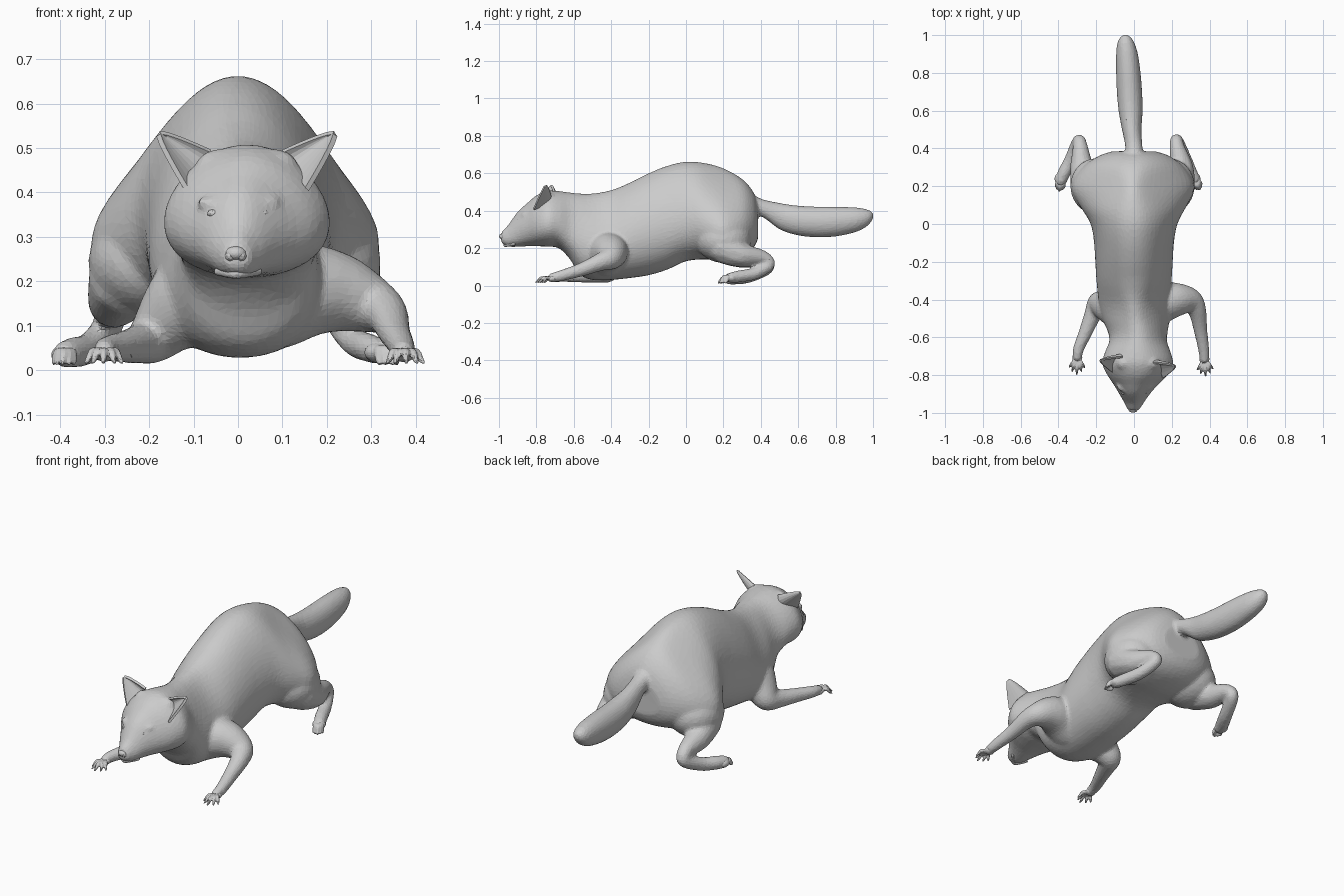
import bpy, bmesh, math
from mathutils import Vector, Matrix

old = bpy.data.objects.get("Cube")
if old:
    bpy.data.objects.remove(old, do_unlink=True)

# One plain fur colour for the whole animal
fur = bpy.data.materials.new("grey_fur")
fur.use_nodes = True
fur.diffuse_color = (0.6, 0.6, 0.6, 1)
fur.node_tree.nodes["Principled BSDF"].inputs["Base Color"].default_value = (0.6, 0.6, 0.6, 1)
fur.node_tree.nodes["Principled BSDF"].inputs["Roughness"].default_value = 0.8


def make_object(name, bm):
    mesh = bpy.data.meshes.new(name)
    bmesh.ops.recalc_face_normals(bm, faces=bm.faces)
    bm.to_mesh(mesh)
    bm.free()
    mesh.materials.append(fur)
    obj = bpy.data.objects.new(name, mesh)
    bpy.context.scene.collection.objects.link(obj)
    return obj


def fuse(obj, voxel, smoothing, ratio):
    """Merge overlapping volumes into one skin, relax it, then thin it to facets."""
    remesh = obj.modifiers.new("fuse", 'REMESH')
    remesh.mode = 'VOXEL'
    remesh.voxel_size = voxel
    relax = obj.modifiers.new("relax", 'SMOOTH')
    relax.factor = 0.5
    relax.iterations = smoothing
    thin = obj.modifiers.new("facets", 'DECIMATE')
    thin.ratio = ratio


def spline(rows, steps):
    """Catmull-Rom interpolation through rows of numbers."""
    result = []
    for i in range(len(rows) - 1):
        a, b = rows[max(i - 1, 0)], rows[i]
        c, d = rows[i + 1], rows[min(i + 2, len(rows) - 1)]
        for s in range(steps):
            t = s / steps
            result.append([
                q + 0.5 * t * (r - p + t * (2 * p - 5 * q + 4 * r - w + t * (3 * (q - r) + w - p)))
                for p, q, r, w in zip(a, b, c, d)])
    result.append(list(rows[-1]))
    return result


def torso_pear(y):
    """How much wider the belly side is than the back: most at hips and chest."""
    hips = math.exp(-((y - .2) / .14) ** 2)
    chest = math.exp(-((y + .45) / .1) ** 2)
    return .18 + .42 * hips + .2 * chest


def loft(bm, rows, pear, sides=48):
    """Skin oval rings along y; each row is y, top, bottom, half width, centre x."""
    rings = []
    for y, top, bottom, width, cx in spline(rows, 4):
        ring = []
        for k in range(sides):
            angle = math.tau * k / sides
            up = math.sin(angle)
            x = cx + width * math.cos(angle) * (1 - pear(y) * up)
            ring.append(bm.verts.new((x, y, (top + bottom) / 2 + (top - bottom) / 2 * up)))
        rings.append(ring)
    for first, second in zip(rings, rings[1:]):
        for k in range(sides):
            n = (k + 1) % sides
            bm.faces.new((first[k], first[n], second[n], second[k]))
    bm.faces.new(rings[0])
    bm.faces.new(rings[-1])


def ball(bm, centre, radii, detail=3):
    matrix = Matrix.Translation(centre) @ Matrix.Diagonal((*radii, 1))
    bmesh.ops.create_icosphere(bm, subdivisions=detail, radius=1, matrix=matrix)


def limb(bm, rows, steps=9, detail=2):
    """Run of close balls; each row is x, y, z, radius."""
    for x, y, z, r in spline(rows, steps):
        ball(bm, (x, y, z), (r, r, r), detail)


# Torso, neck and head in one run from rump to muzzle
body = bmesh.new()
loft(body, [
    (.385, .43, .25, .11, 0), (.36, .50, .20, .18, 0), (.30, .57, .16, .25, -.004),
    (.20, .627, .14, .286, -.006), (.10, .655, .14, .265, -.004), (0, .662, .13, .224, 0),
    (-.10, .64, .085, .208, 0), (-.20, .60, .055, .202, 0), (-.30, .55, .04, .195, 0),
    (-.40, .51, .03, .18, 0), (-.50, .492, .03, .17, .01), (-.57, .492, .06, .155, .02),
    (-.62, .497, .14, .15, .022), (-.68, .505, .20, .172, .02), (-.74, .507, .208, .185, .02),
    (-.80, .482, .21, .157, .018), (-.85, .44, .21, .116, .01), (-.90, .395, .207, .08, .003),
    (-.95, .325, .207, .049, 0), (-.98, .295, .222, .033, -.003), (-.99, .275, .235, .018, -.005),
], torso_pear)

# Broad flat crown between the ears
limb(body, [(-.055, -.735, .455, .042), (.02, -.74, .463, .042), (.095, -.735, .455, .042)], 6)

# Tail, thick and rounded at the end
loft(body, [
    (.30, .52, .37, .06, 0), (.40, .465, .37, .046, 0), (.50, .442, .30, .052, -.012),
    (.60, .427, .268, .064, -.018), (.70, .422, .257, .067, -.024), (.80, .422, .262, .065, -.03),
    (.90, .418, .283, .058, -.037), (.96, .41, .31, .045, -.043), (.99, .398, .34, .028, -.045),
    (1.002, .385, .36, .01, -.045),
], lambda y: 0)

# Lower thighs
for side in (-1, 1):
    ball(body, (side * .19 - .008, .2, .245), (.14, .15, .125))

# Hind legs: knee, hock and long foot
limb(body, [(.235, .20, .205, .09), (.25, .29, .165, .068), (.227, .41, .148, .041),
            (.228, .442, .11, .034), (.262, .37, .065, .034), (.295, .29, .05, .034), (.322, .24, .042, .03)])
limb(body, [(-.25, .20, .205, .09), (-.275, .29, .16, .066), (-.285, .41, .135, .041),
            (-.295, .435, .095, .036), (-.335, .34, .05, .036), (-.37, .27, .04, .036), (-.388, .23, .036, .032)])

# Front legs: left one reaches outward, right one rests on its elbow
limb(body, [(.085, -.43, .165, .118), (.155, -.415, .18, .105), (.225, -.40, .175, .088), (.30, -.405, .147, .063),
            (.335, -.46, .125, .048), (.352, -.56, .085, .037), (.37, -.67, .052, .03), (.372, -.715, .042, .026)], 9, 3)
limb(body, [(-.07, -.44, .165, .115), (-.10, -.44, .16, .105), (-.148, -.43, .12, .08), (-.19, -.42, .074, .058),
            (-.218, -.48, .06, .046), (-.255, -.57, .053, .037), (-.293, -.66, .048, .03), (-.30, -.705, .042, .026)], 9, 3)

# Brow ridges
for side in (-1, 1):
    limb(body, [(side * .03, -.895, .368, .012), (side * .08, -.865, .378, .014)], 5)
fuse(make_object("body", body), .008, 14, .13)


def paw(name, centre, heading, spread, count, length, thick, palm):
    """Flat palm with a fan of clawed digits; heading is in degrees from +x."""
    bm = bmesh.new()
    centre = Vector(centre)
    forward = Vector((math.cos(math.radians(heading)), math.sin(math.radians(heading)), 0))
    ball(bm, centre, (palm, palm, palm * .7))
    for k in range(count):
        turn = spread * (k / (count - 1) - .5)
        reach = length * (1 - .25 * abs(2 * k / (count - 1) - 1))
        ray = Matrix.Rotation(math.radians(turn), 3, 'Z') @ forward
        root = centre + ray * .012
        knuckle = centre + ray * reach * .6 + Vector((0, 0, .004))
        pad = centre + ray * reach * .85
        claw = centre + ray * reach
        pad.z, claw.z = .024, .016
        limb(bm, [(*root, thick), (*knuckle, thick), (*pad, thick * .75), (*claw, thick * .4)], 6)
    fuse(make_object(name, bm), .004, 2, .3)


paw("left_front_paw", (.373, -.715, .037), -86, 75, 5, .092, .0095, .027)
paw("right_front_paw", (-.30, -.705, .038), -92, 75, 5, .092, .0095, .027)
paw("left_hind_paw", (.318, .24, .04), -62, 55, 5, .066, .013, .034)
paw("right_hind_paw", (-.386, .24, .034), -98, 55, 5, .066, .013, .035)


def ear(name, side, shift):
    """Cupped, pointed ear shell opening toward the front."""
    bm = bmesh.new()
    place = lambda x, y, z: Vector((.02 + side * x, y + shift, z))
    base, tip = place(.108, -.765, .45), place(.197, -.745, .532)
    across = Vector((side * .024, -.036, -.038))
    columns, levels = 8, 8
    grid = []
    for j in range(levels + 1):
        v = j / levels
        half = 1.05 * (1 - v) ** .8 + .08
        row = []
        for i in range(columns + 1):
            u = 2 * i / columns - 1
            cup = Vector((0, .036, 0)) * (1 - u * u) * half
            row.append(bm.verts.new(base.lerp(tip, v) + across * u * half + cup))
        grid.append(row)
    for low, high in zip(grid, grid[1:]):
        for i in range(columns):
            bm.faces.new((low[i], low[i + 1], high[i + 1], high[i]))
    obj = make_object(name, bm)
    shell = obj.modifiers.new("thickness", 'SOLIDIFY')
    shell.thickness = .012
    shell.offset = 0


ear("left_ear", 1, -.01)
ear("right_ear", -1, .02)

# Nose pad with two nostril lobes
nose = bmesh.new()
ball(nose, (-.005, -.977, .263), (.024, .022, .017))
for side in (-1, 1):
    ball(nose, (-.005 + side * .012, -.98, .257), (.013, .016, .013), 2)
make_object("nose", nose)

# Eyes set under the brows
for label, side in (("left", 1), ("right", -1)):
    eye = bmesh.new()
    ball(eye, (side * .053, -.89, .353), (.017, .014, .01), 2)
    make_object(label + "_eye", eye)

# Lower lip
lip = bmesh.new()
limb(lip, [(-.045, -.92, .222, .01), (-.004, -.965, .217, .012), (.045, -.92, .222, .01)], 8)
fuse(make_object("lower_lip", lip), .004, 2, .4)
